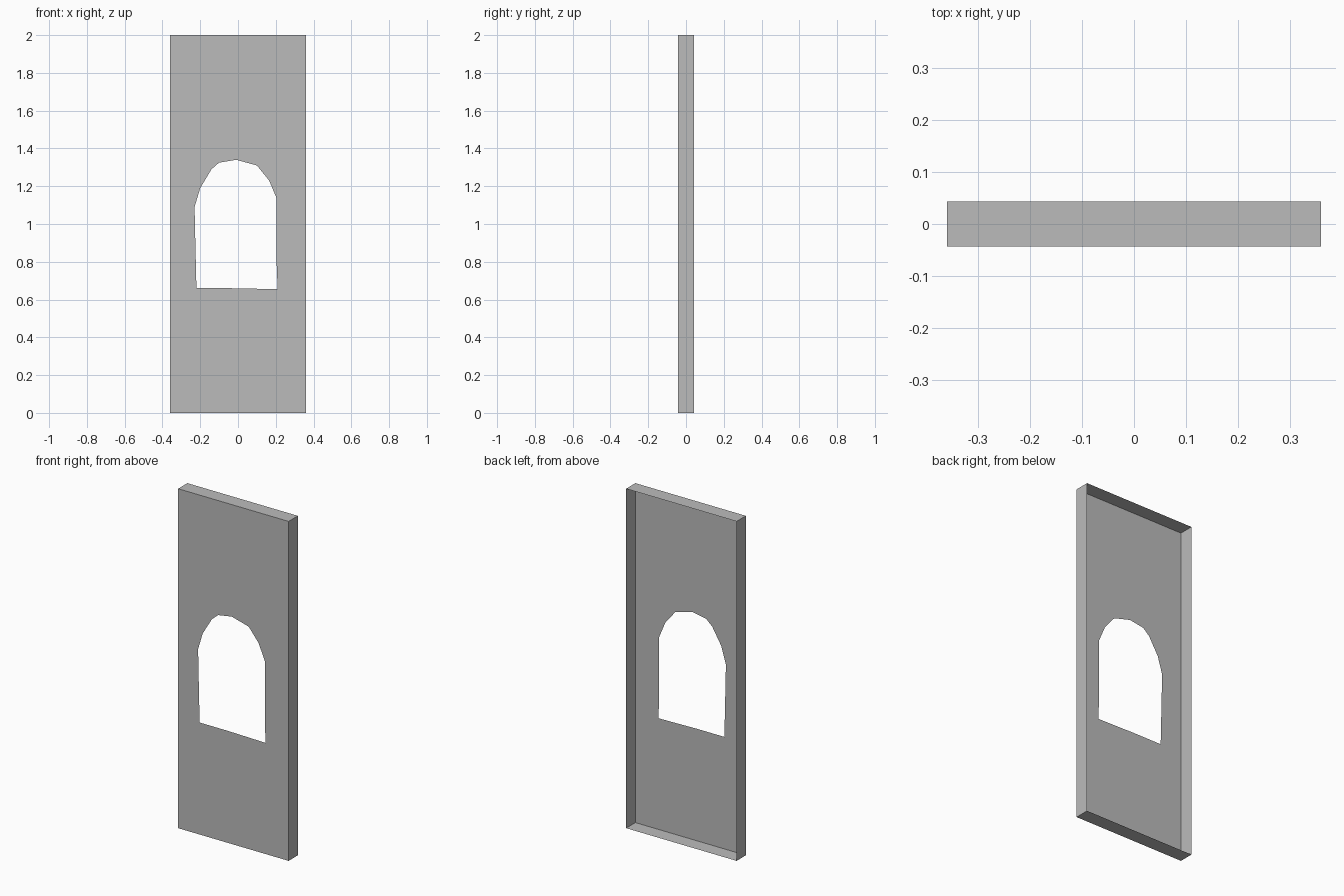
import bpy
import bmesh

cube = bpy.data.objects.get("Cube")
if cube:
    bpy.data.objects.remove(cube, do_unlink=True)

HALF_W, HALF_D, HEIGHT = 0.36, 0.043, 2.0

# Plain grey material
grey = bpy.data.materials.new("plain_grey")
grey.use_nodes = True
colour = (0.5, 0.5, 0.5, 1)
grey.diffuse_color = colour
grey.node_tree.nodes["Principled BSDF"].inputs["Base Color"].default_value = colour

# Outline of the panel and of its hand-cut arched opening, as (x, z)
panel = [(-HALF_W, 0), (HALF_W, 0), (HALF_W, HEIGHT), (-HALF_W, HEIGHT)]
arch = [(-0.22, 0.66), (-0.04, 0.66), (0.21, 0.655), (0.205, 0.78),
        (0.205, 1.135), (0.165, 1.23), (0.10, 1.31), (-0.01, 1.34),
        (-0.10, 1.325), (-0.14, 1.29), (-0.20, 1.19), (-0.23, 1.09),
        (-0.225, 0.865)]


def add_loop(bm, points, y):
    """Closed loop of edges in the plane at y."""
    verts = [bm.verts.new((x, y, z)) for x, z in points]
    edges = [bm.edges.new((v, verts[(i + 1) % len(verts)]))
             for i, v in enumerate(verts)]
    return verts, edges


bm = bmesh.new()

# Front sheet with the arched opening
front, outer_edges = add_loop(bm, panel, -HALF_D)
_, arch_edges = add_loop(bm, arch, -HALF_D)
bmesh.ops.triangle_fill(bm, edges=outer_edges + arch_edges,
                        use_beauty=True, normal=(0, -1, 0))
for face in bm.faces:
    face.normal_update()
    if face.normal.y > 0:
        face.normal_flip()

# Four side walls running back, leaving the rear open
back = [bm.verts.new((x, HALF_D, z)) for x, z in panel]
for i in range(4):
    j = (i + 1) % 4
    bm.faces.new((front[j], front[i], back[i], back[j]))

mesh = bpy.data.meshes.new("arched_wall_panel")
bm.to_mesh(mesh)
bm.free()
mesh.materials.append(grey)
wall = bpy.data.objects.new("arched_wall_panel", mesh)
bpy.context.collection.objects.link(wall)
